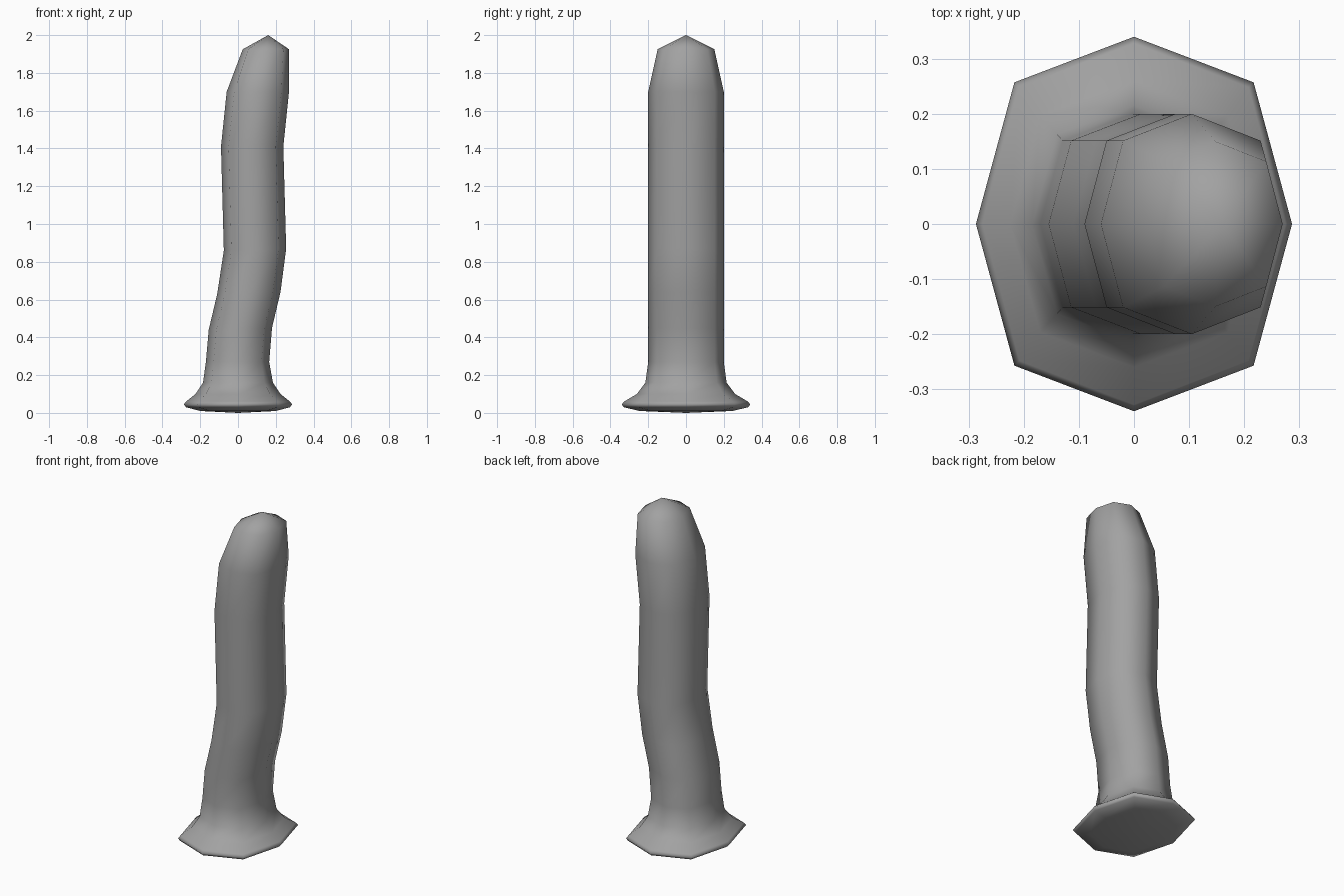
import bpy, bmesh, math

cube = bpy.data.objects.get("Cube")
if cube:
    bpy.data.objects.remove(cube, do_unlink=True)

# One plain grey for everything
grey = bpy.data.materials.new("mid grey")
grey.use_nodes = True
colour = (0.36, 0.36, 0.36, 1)
grey.diffuse_color = colour
grey.node_tree.nodes["Principled BSDF"].inputs["Base Color"].default_value = colour

SIDES = 8
DIAGONAL = 1.07  # corners between the axes sit slightly outside an ellipse

# Cross-sections: left x, right x, half depth, left z, right z
foot = [
    (-0.20, 0.20, 0.245, 0.01, 0.01),
    (-0.275, 0.275, 0.33, 0.03, 0.03),
    (-0.287, 0.287, 0.34, 0.045, 0.045),
    (-0.275, 0.275, 0.328, 0.06, 0.06),
    (-0.225, 0.225, 0.26, 0.1, 0.1),
    (-0.185, 0.185, 0.215, 0.16, 0.16),
]
shaft = [
    (-0.17, 0.165, 0.2, 0.27, 0.27),
    (-0.155, 0.18, 0.2, 0.44, 0.45),
    (-0.11, 0.225, 0.2, 0.63, 0.64),
    (-0.075, 0.255, 0.2, 0.86, 0.87),
    (-0.09, 0.24, 0.2, 1.41, 1.41),
    (-0.06, 0.27, 0.2, 1.70, 1.70),
    (0.025, 0.27, 0.15, 1.925, 1.925),
]


def ring(bm, x0, x1, depth, z0, z1):
    verts = []
    for i in range(SIDES):
        a = math.tau * i / SIDES
        k = DIAGONAL if i % 2 else 1
        c, s = math.cos(a) * k, math.sin(a) * k
        verts.append(bm.verts.new(((x0 + x1) / 2 + c * (x1 - x0) / 2, s * depth,
                                   (z0 + z1) / 2 + c * (z1 - z0) / 2)))
    return verts


def fan(bm, loop, point):
    tip = bm.verts.new(point)
    for i in range(SIDES):
        bm.faces.new((loop[i], loop[(i + 1) % SIDES], tip))


# Lofted skin from the foot up to the rounded tip
bm = bmesh.new()
rings = [ring(bm, *section) for section in foot + shaft]
for low, high in zip(rings, rings[1:]):
    for i in range(SIDES):
        j = (i + 1) % SIDES
        bm.faces.new((low[i], low[j], high[j], high[i]))
fan(bm, rings[0], (0, 0, 0))
fan(bm, rings[-1], (0.16, 0, 2))
bmesh.ops.recalc_face_normals(bm, faces=bm.faces)
for face in bm.faces:
    face.smooth = True

mesh = bpy.data.meshes.new("curved_column")
bm.to_mesh(mesh)
bm.free()
mesh.materials.append(grey)
column = bpy.data.objects.new("curved_column_with_foot", mesh)
bpy.context.collection.objects.link(column)
